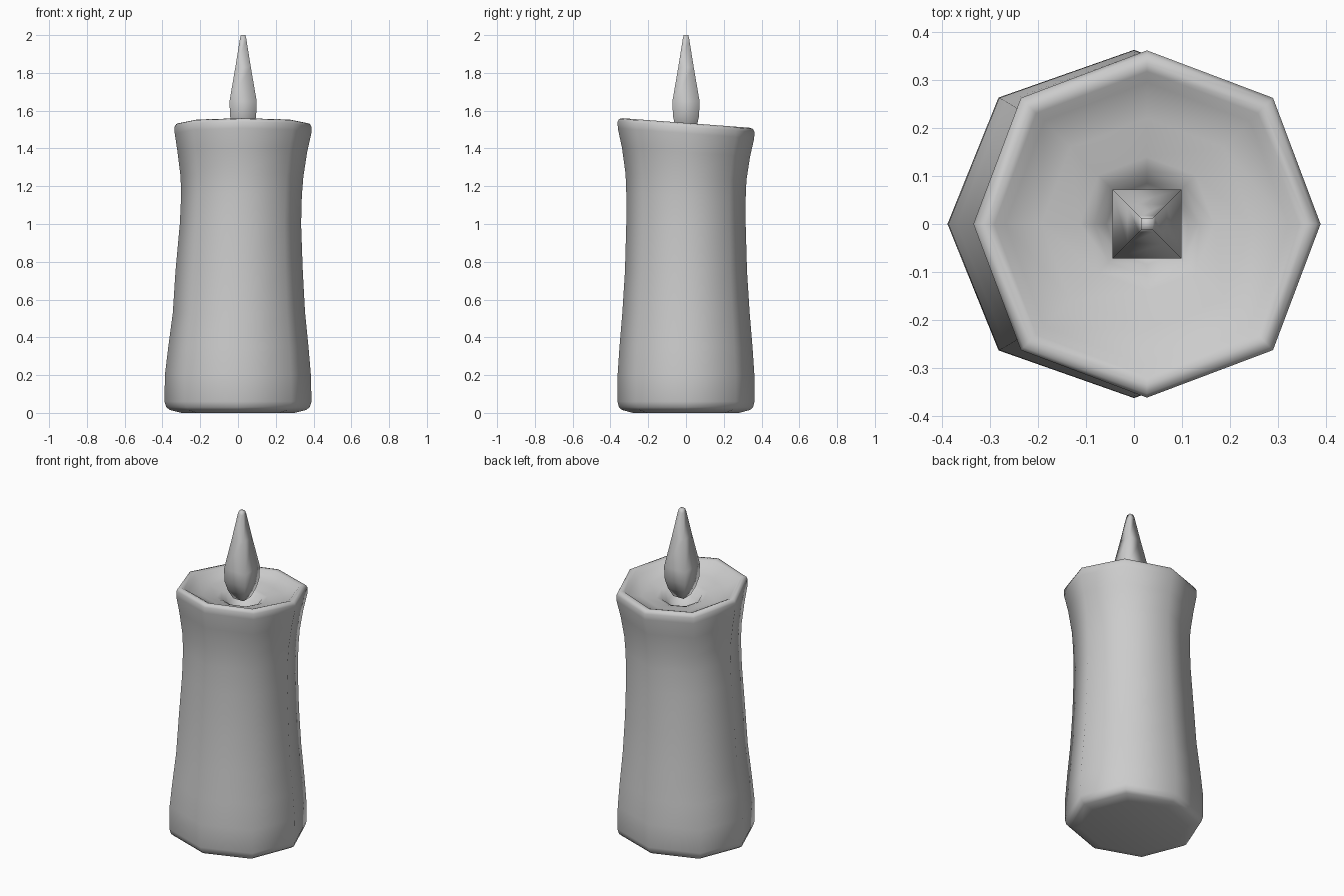
import bpy
import bmesh
from math import cos, sin, pi

if "Cube" in bpy.data.objects:
    bpy.data.objects.remove(bpy.data.objects["Cube"])


def loft(name, rows, sides, turn=0.0, diagonal=1.0, shape=None):
    """Skin rings (z, centre x, radius x, radius y) and cap both ends."""
    bm = bmesh.new()
    rings = []
    for z, cx, rx, ry in rows:
        ring = []
        for i in range(sides):
            a = turn + 2 * pi * i / sides
            k = diagonal if i % 2 else 1.0
            x, y = cx + rx * k * cos(a), ry * k * sin(a)
            ring.append(bm.verts.new((x, y, shape(y, z) if shape else z)))
        rings.append(ring)
    for lo, hi in zip(rings, rings[1:]):
        for i in range(sides):
            j = (i + 1) % sides
            bm.faces.new((lo[i], lo[j], hi[j], hi[i]))
    bm.faces.new(rings[0][::-1])
    bm.faces.new(rings[-1])
    bmesh.ops.recalc_face_normals(bm, faces=bm.faces)
    for f in bm.faces:
        f.smooth = True
    mesh = bpy.data.meshes.new(name)
    bm.to_mesh(mesh)
    bm.free()
    obj = bpy.data.objects.new(name, mesh)
    bpy.context.collection.objects.link(obj)
    return obj


def melt_tilt(y, z):
    # the top of the candle slopes down towards the back
    return z - 0.075 * y * min(1.0, max(0.0, (z - 0.9) / 0.5))


# Wax body: waisted outer wall, rounded rim, dished top with a central well
outer = [  # z, left x, right x, y radius
    (0.0, -0.30, 0.30, 0.28), (0.015, -0.36, 0.36, 0.338),
    (0.03, -0.38, 0.38, 0.355), (0.06, -0.389, 0.389, 0.363),
    (0.20, -0.387, 0.386, 0.362), (0.35, -0.369, 0.373, 0.352),
    (0.53, -0.345, 0.355, 0.337), (0.75, -0.331, 0.343, 0.323),
    (1.0, -0.308, 0.334, 0.316), (1.15, -0.301, 0.338, 0.316),
    (1.25, -0.304, 0.346, 0.320), (1.38, -0.320, 0.366, 0.339),
    (1.48, -0.335, 0.388, 0.361), (1.515, -0.335, 0.389, 0.362),
    (1.53, -0.327, 0.381, 0.354),
]
rows = [(z, (l + r) / 2, (r - l) / 2, ry) for z, l, r, ry in outer]
dish = [(1.535, 0.335), (1.528, 0.318), (1.508, 0.295), (1.485, 0.22),
        (1.468, 0.14), (1.455, 0.11), (1.42, 0.085), (1.39, 0.05)]
rows += [(z, 0.027, r, r) for z, r in dish]
loft("wax_body", rows, 8, diagonal=1.027, shape=melt_tilt)

# Flame: square teardrop floating over the well (half widths to corner radii)
flame = [(1.465, 0.035), (1.515, 0.056), (1.57, 0.069), (1.65, 0.072),
         (1.83, 0.041), (1.98, 0.017), (2.0, 0.012)]
loft("flame", [(z, 0.027, h * 2 ** 0.5, h * 2 ** 0.5) for z, h in flame],
     4, turn=pi / 4)
